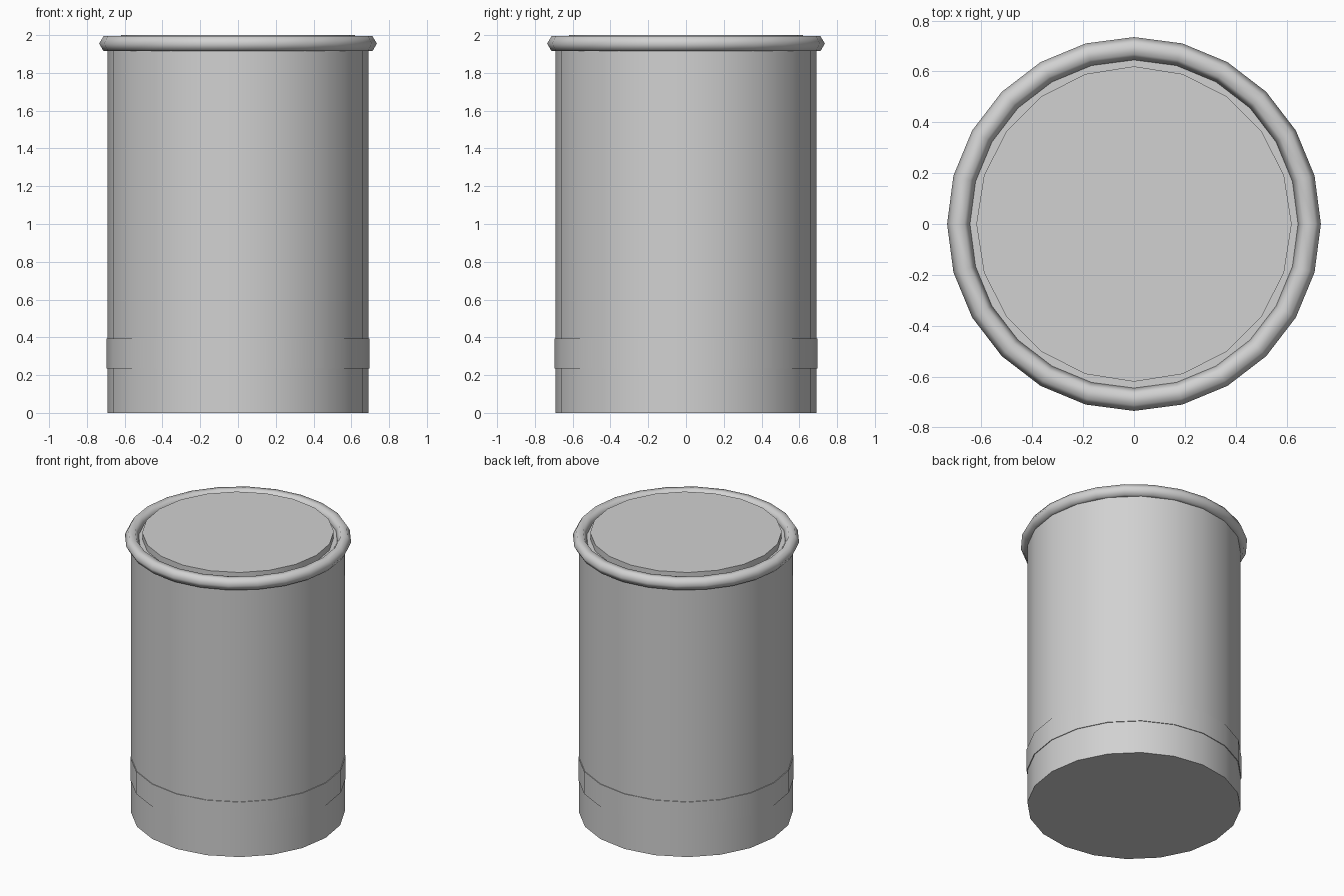
import bpy
import bmesh
from math import cos, sin, pi, radians

cube = bpy.data.objects.get("Cube")
if cube:
    bpy.data.objects.remove(cube, do_unlink=True)

GREY = (0.64, 0.64, 0.64, 1.0)
metal = bpy.data.materials.new("light grey metal")
metal.use_nodes = True
metal.diffuse_color = GREY
for node in metal.node_tree.nodes:
    if node.type == 'BSDF_PRINCIPLED':
        node.inputs["Base Color"].default_value = GREY


def finish(obj, name, angle):
    """Name, colour and smooth the part."""
    obj.name = obj.data.name = name
    obj.data.materials.clear()
    obj.data.materials.append(metal)
    bpy.ops.object.select_all(action='DESELECT')
    obj.select_set(True)
    bpy.context.view_layer.objects.active = obj
    bpy.ops.object.shade_smooth_by_angle(angle=radians(angle))


def lathe(name, profile, sides, angle, closed=False):
    """Turn a (radius, height) profile around z; open profiles are capped."""
    bm = bmesh.new()
    rings = [[bm.verts.new((r * cos(2 * pi * i / sides),
                            r * sin(2 * pi * i / sides), z))
              for i in range(sides)] for r, z in profile]
    pairs = list(zip(rings, rings[1:]))
    if closed:
        pairs.append((rings[-1], rings[0]))
    else:
        bm.faces.new(rings[0])
        bm.faces.new(rings[-1])
    for low, high in pairs:
        for i in range(sides):
            j = (i + 1) % sides
            bm.faces.new((low[i], low[j], high[j], high[i]))
    bmesh.ops.recalc_face_normals(bm, faces=bm.faces)
    mesh = bpy.data.meshes.new(name)
    bm.to_mesh(mesh)
    bm.free()
    obj = bpy.data.objects.new(name, mesh)
    bpy.context.collection.objects.link(obj)
    finish(obj, name, angle)


# Can body, lower band and raised lid
lathe("body", [(0.692, 0), (0.692, 1.955)], 20, 30)
lathe("lower_band", [(0.697, 0.235), (0.697, 0.395)], 20, 30)
lathe("lid", [(0.62, 1.94), (0.62, 2.0)], 20, 30)

# Rolled rim with a six-sided section
rim = [(0.69 + 0.045 * cos(k * pi / 3), 1.955 + 0.045 * sin(k * pi / 3))
       for k in range(6)]
lathe("rim", rim, 24, 80, closed=True)
